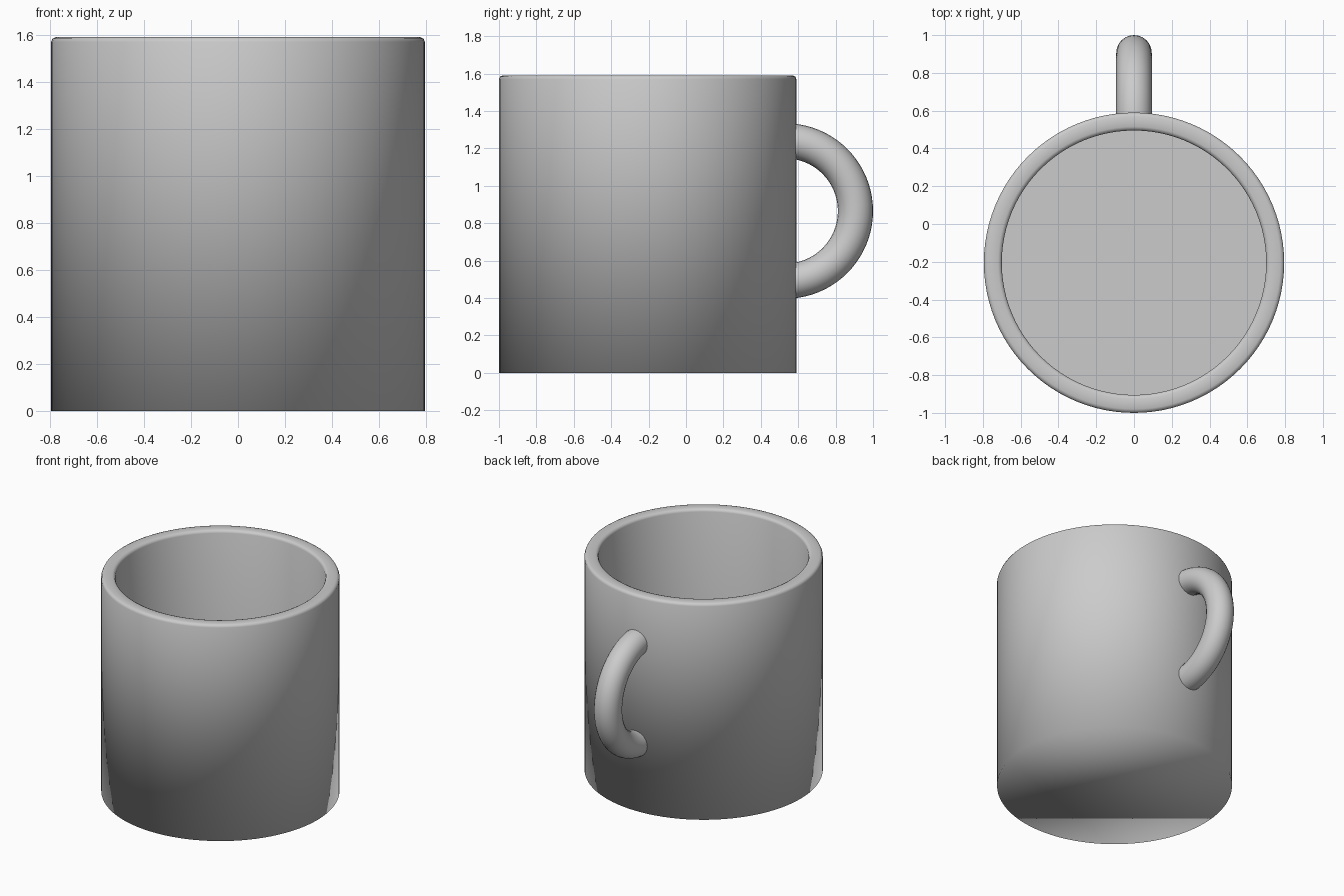
import bpy, bmesh, math
from mathutils import Vector

if "Cube" in bpy.data.objects:
    bpy.data.objects.remove(bpy.data.objects["Cube"])

CY = -0.205      # mug centre
SIDES = 96


def make_object(name, bm):
    bmesh.ops.recalc_face_normals(bm, faces=bm.faces)
    me = bpy.data.meshes.new(name)
    bm.to_mesh(me)
    bm.free()
    ob = bpy.data.objects.new(name, me)
    bpy.context.collection.objects.link(ob)
    return ob


def bridge(bm, a, b, closed=True):
    n = len(a)
    for i in range(n):
        j = (i + 1) % n
        bm.faces.new((a[i], a[j], b[j], b[i])).smooth = True


# Mug body: outer wall, softened rim, inner wall and floor
profile = [(0.795, 0.0), (0.795, 1.57), (0.789, 1.584), (0.775, 1.59),
           (0.72, 1.59), (0.706, 1.584), (0.70, 1.57), (0.70, 0.10)]
bm = bmesh.new()
rings = []
for r, z in profile:
    rings.append([bm.verts.new((r * math.cos(2 * math.pi * i / SIDES),
                                CY + r * math.sin(2 * math.pi * i / SIDES), z))
                  for i in range(SIDES)])
for a, b in zip(rings, rings[1:]):
    bridge(bm, a, b)
bm.faces.new(rings[0]).smooth = True       # base blends into the wall
floor = bm.faces.new(rings[-1])            # inner floor stays crisp
for e in floor.edges:
    e.smooth = False
make_object("mug_body", bm)

# Handle: half ring whose ends are buried in the wall
HY, HZ, MAJOR, MINOR = 0.531, 0.865, 0.375, 0.094
STEPS, SEG = 40, 24
bm = bmesh.new()
rings = []
for s in range(STEPS + 1):
    t = -math.pi / 2 + math.pi * s / STEPS
    out = Vector((0, math.cos(t), math.sin(t)))
    centre = Vector((0, HY, HZ)) + out * MAJOR
    rings.append([bm.verts.new(centre + out * MINOR * math.cos(2 * math.pi * k / SEG)
                               + Vector((MINOR * math.sin(2 * math.pi * k / SEG), 0, 0)))
                  for k in range(SEG)])
for a, b in zip(rings, rings[1:]):
    bridge(bm, a, b)
for end in (rings[0], rings[-1]):
    cap = bm.faces.new(end)
    for e in cap.edges:
        e.smooth = False
make_object("handle", bm)
